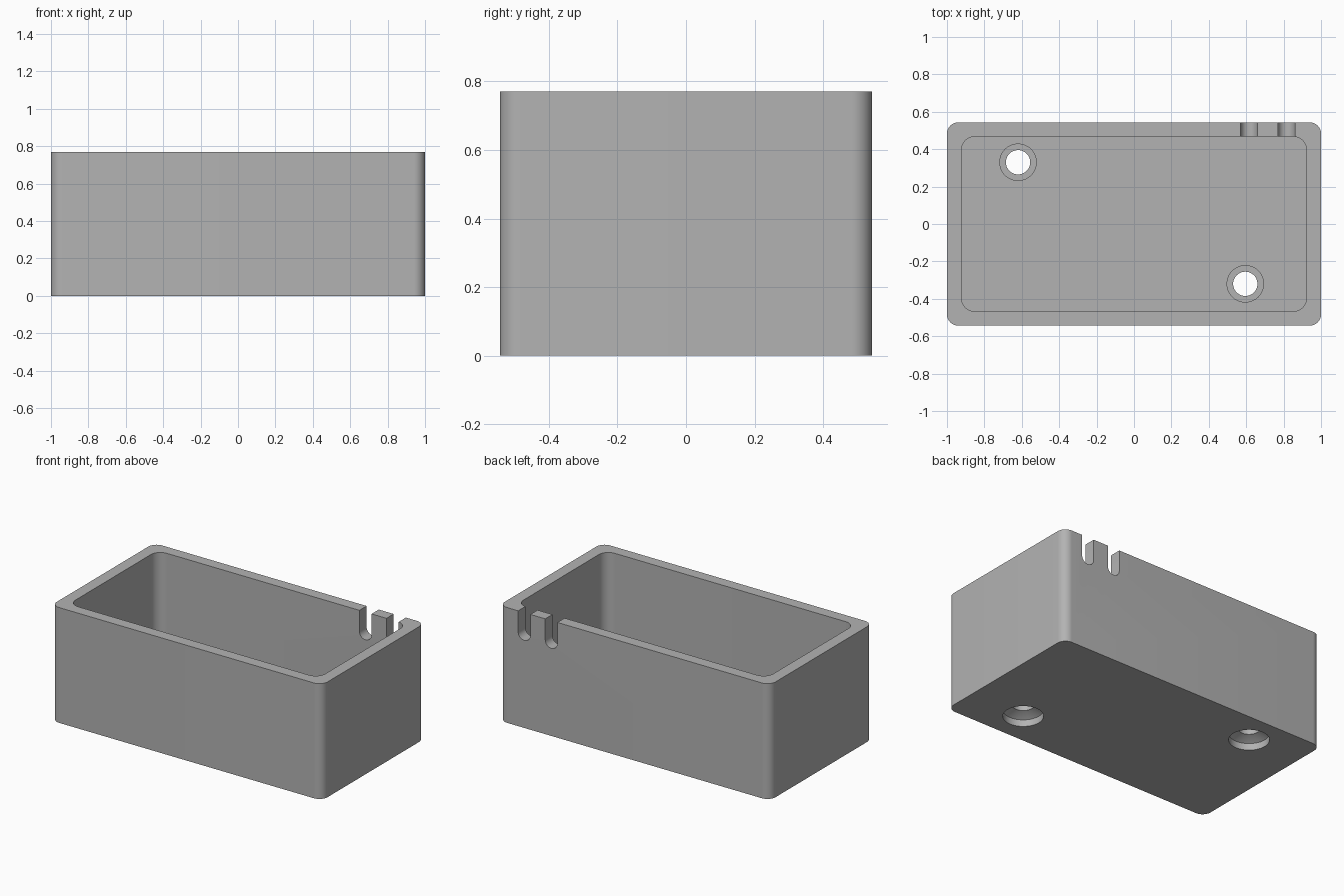
import bpy
import bmesh
from math import sin, cos, pi, radians

if "Cube" in bpy.data.objects:
    bpy.data.objects.remove(bpy.data.objects["Cube"])

HEIGHT = 0.77
FLOOR = 0.08
HOLES = [(-0.62, 0.33), (0.595, -0.32)]
SLOTS = [0.615, 0.815]

grey = bpy.data.materials.new("plain grey")
grey.use_nodes = True
grey.diffuse_color = (0.45, 0.45, 0.45, 1)
grey.node_tree.nodes["Principled BSDF"].inputs["Base Color"].default_value = (0.45, 0.45, 0.45, 1)


def loft(name, rings):
    """Closed solid through equal-length rings of points, capped at both ends."""
    bm = bmesh.new()
    loops = [[bm.verts.new(p) for p in ring] for ring in rings]
    n = len(loops[0])
    for a, b in zip(loops, loops[1:]):
        for i in range(n):
            j = (i + 1) % n
            bm.faces.new((a[i], a[j], b[j], b[i]))
    bm.faces.new(loops[0][::-1])
    bm.faces.new(loops[-1])
    bmesh.ops.recalc_face_normals(bm, faces=bm.faces)
    mesh = bpy.data.meshes.new(name)
    bm.to_mesh(mesh)
    bm.free()
    mesh.materials.append(grey)
    obj = bpy.data.objects.new(name, mesh)
    bpy.context.collection.objects.link(obj)
    return obj


def rounded_block(name, hx, hy, r, z0, z1, steps=12):
    outline = []
    for k, (sx, sy) in enumerate([(1, 1), (-1, 1), (-1, -1), (1, -1)]):
        for i in range(steps + 1):
            a = (k + i / steps) * pi / 2
            outline.append((sx * (hx - r) + r * cos(a), sy * (hy - r) + r * sin(a)))
    return loft(name, [[(x, y, z) for x, y in outline] for z in (z0, z1)])


def lathe(name, x, y, profile, n=48):
    return loft(name, [[(x + r * cos(2 * pi * i / n), y + r * sin(2 * pi * i / n), z)
                        for i in range(n)] for r, z in profile])


def slot_cutter(x, r=0.045, zc=0.63, steps=16):
    outline = [(x + r * cos(pi + pi * i / steps), zc + r * sin(pi + pi * i / steps))
               for i in range(steps + 1)]
    outline += [(x + r, 1), (x - r, 1)]
    return loft("slot_cutter", [[(px, y, pz) for px, pz in outline] for y in (0.4, 0.7)])


def combine(target, tool, operation):
    mod = target.modifiers.new("combine", 'BOOLEAN')
    mod.operation = operation
    mod.solver = 'EXACT'
    mod.object = tool
    bpy.context.view_layer.objects.active = target
    bpy.ops.object.modifier_apply(modifier=mod.name)
    bpy.data.objects.remove(tool)


# Open box with rounded vertical corners
box = rounded_block("enclosure_box", 1, 0.543, 0.06, 0, HEIGHT)
combine(box, rounded_block("cavity", 0.922, 0.467, 0.07, FLOOR, 1), 'DIFFERENCE')

# Low bosses with stepped, countersunk mounting holes
for x, y in HOLES:
    combine(box, lathe("boss", x, y, [(0.1, 0.04), (0.1, 0.11)]), 'UNION')
    combine(box, lathe("hole", x, y, [(0.122, -0.1), (0.122, 0.045), (0.07, 0.075),
                                      (0.065, 0.076), (0.065, 0.2)]), 'DIFFERENCE')

# Round-bottomed cable slots in the back wall
for x in SLOTS:
    combine(box, slot_cutter(x), 'DIFFERENCE')

bpy.ops.object.select_all(action='DESELECT')
box.select_set(True)
bpy.context.view_layer.objects.active = box
bpy.ops.object.shade_smooth_by_angle(angle=radians(25))
